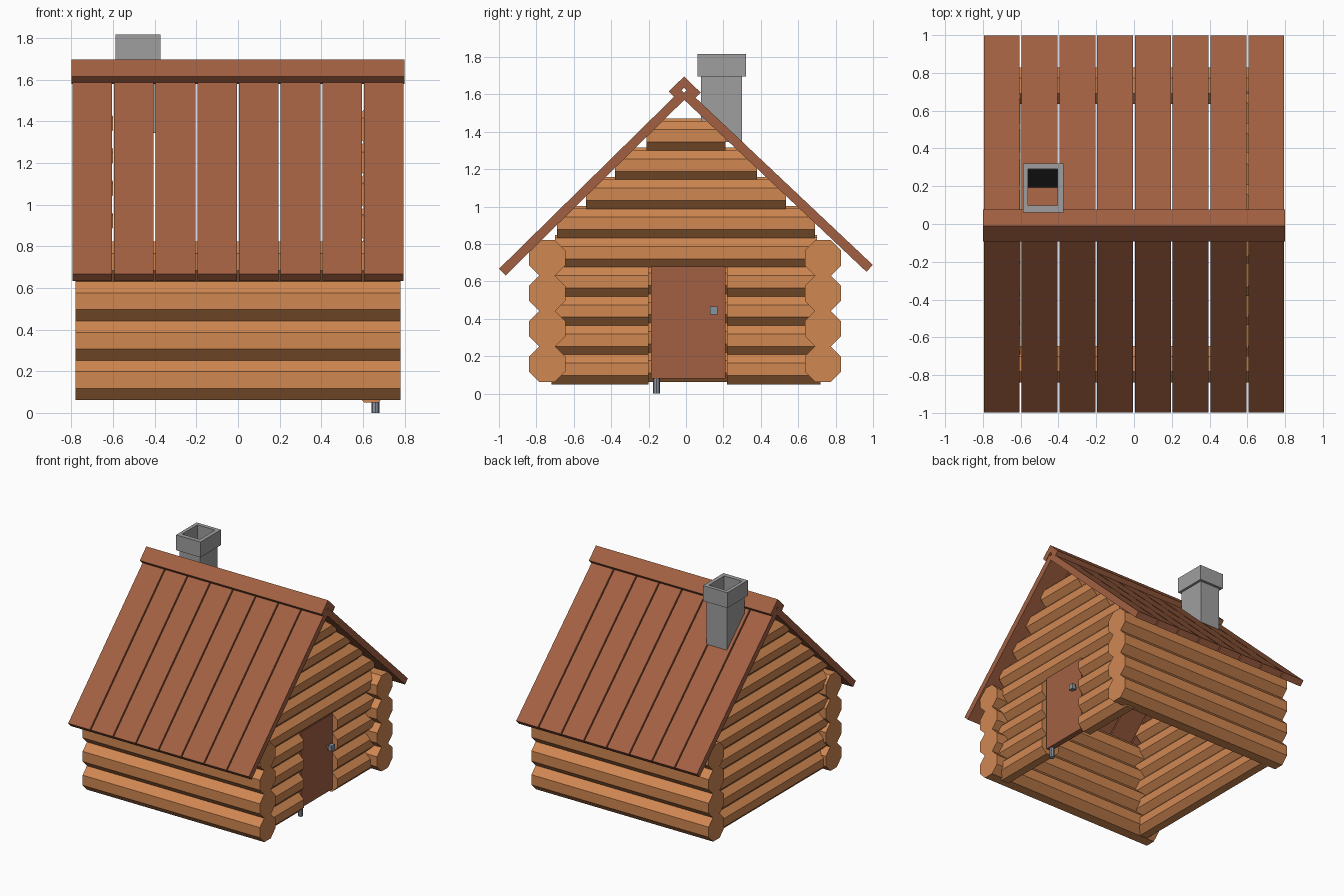
import bpy, bmesh, math
from mathutils import Vector, Matrix

if "Cube" in bpy.data.objects:
    bpy.data.objects.remove(bpy.data.objects["Cube"])


def mat(name, r, g, b):
    m = bpy.data.materials.new(name)
    m.diffuse_color = (r, g, b, 1)
    m.use_nodes = True
    m.node_tree.nodes["Principled BSDF"].inputs["Base Color"].default_value = m.diffuse_color
    return m


LOG = mat("log orange", 0.63, 0.243, 0.083)
BROWN = mat("plank brown", 0.365, 0.118, 0.055)
GREY = mat("chimney grey", 0.345, 0.345, 0.345)
STEEL = mat("steel grey", 0.26, 0.30, 0.34)
BLACK = mat("soot black", 0.004, 0.004, 0.004)


def finish(name, bm, material):
    bmesh.ops.recalc_face_normals(bm, faces=bm.faces[:])
    me = bpy.data.meshes.new(name)
    bm.to_mesh(me)
    bm.free()
    me.materials.append(material)
    ob = bpy.data.objects.new(name, me)
    bpy.context.collection.objects.link(ob)
    return ob


def prism(bm, pts, vec):
    """Extrude a closed 3D outline along vec."""
    vs = [bm.verts.new(p) for p in pts]
    f = bm.faces.new(vs)
    r = bmesh.ops.extrude_face_region(bm, geom=[f])
    nv = [g for g in r["geom"] if isinstance(g, bmesh.types.BMVert)]
    bmesh.ops.translate(bm, verts=nv, vec=vec)


def box(bm, x0, x1, y0, y1, z0, z1):
    prism(bm, [(x0, y0, z0), (x1, y0, z0), (x1, y1, z0), (x0, y1, z0)],
          Vector((0, 0, z1 - z0)))


def octagon(flat):
    r = flat / math.cos(math.pi / 8)
    return [(r * math.cos(math.pi / 8 + i * math.pi / 4),
             r * math.sin(math.pi / 8 + i * math.pi / 4)) for i in range(8)]


def log_x(bm, y, z, flat, x0, x1):
    prism(bm, [(x0, y + a, z + b) for a, b in octagon(flat)], Vector((x1 - x0, 0, 0)))


def log_y(bm, x, z, flat, y0, y1):
    prism(bm, [(x + a, y0, z + b) for a, b in octagon(flat)], Vector((0, y1 - y0, 0)))


# front and back walls: four fat logs each
for name, y in (("front_wall_logs", -0.742), ("back_wall_logs", 0.732)):
    bm = bmesh.new()
    for i in range(4):
        log_x(bm, y, 0.158 + 0.189 * i, 0.097, -0.78, 0.78)
    finish(name, bm, LOG)

# gable walls: nine thinner logs, right one split around the doorway
half = [0.72, 0.72, 0.72, 0.72, 0.70, 0.69, 0.535, 0.38, 0.21]
for name, x, dz, door in (("right_gable_logs", 0.64, 0, True),
                          ("left_gable_logs", -0.68, 0.013, False)):
    bm = bmesh.new()
    for i, h in enumerate(half):
        z = 0.13 + 0.156 * i + dz
        if door and i < 4:
            log_y(bm, x, z, 0.08, -h, -0.2)
            log_y(bm, x, z, 0.08, 0.22, h)
        else:
            log_y(bm, x, z, 0.08, -h, h)
    # trim the ends along the middle of the roof boards
    for s in (-1, 1):
        r = bmesh.ops.bisect_plane(bm, geom=bm.verts[:] + bm.edges[:] + bm.faces[:],
                                   plane_co=(0, -0.01, 1.61), plane_no=(0, s * 0.965, 1),
                                   clear_outer=True)
        cut = [g for g in r["geom_cut"] if isinstance(g, bmesh.types.BMEdge)]
        bmesh.ops.holes_fill(bm, edges=cut, sides=0)
    finish(name, bm, LOG)


# roof boards and ridge boards
def board_outline(x, a, b, t, gap):
    """Cross-section of a board whose top runs from a to b, thickness t downwards."""
    a, b = Vector(a), Vector(b)
    d = (b - a).normalized()
    n = Vector((-d.y, d.x))
    if n.y > 0:
        n = -n
    a = a + d * gap
    return [(x, p.x, p.y) for p in (a, b, b + n * t, a + n * t)]


for side, eave, cap in (("front", (-0.999, 0.668), (-0.092, 1.615)),
                        ("back", (0.999, 0.688), (0.078, 1.61))):
    bm = bmesh.new()
    for i in range(8):
        x = -0.795 + 0.2 * i
        prism(bm, board_outline(x, (-0.01, 1.64), eave, 0.05, 0.022), Vector((0.19, 0, 0)))
    finish(side + "_roof_boards", bm, BROWN)
    bm = bmesh.new()
    prism(bm, board_outline(-0.8, (-0.01, 1.696), cap, 0.043, 0.0), Vector((1.6, 0, 0)))
    finish(side + "_ridge_board", bm, BROWN)


# chimney: hollow shaft and wider hollow cap
def tube(bm, x0, x1, y0, y1, z0, z1, ix0, ix1, iy0, iy1):
    def ring(a, b, c, d, z):
        return [bm.verts.new(p) for p in ((a, c, z), (b, c, z), (b, d, z), (a, d, z))]
    rings = [ring(x0, x1, y0, y1, z0), ring(x0, x1, y0, y1, z1),
             ring(ix0, ix1, iy0, iy1, z1), ring(ix0, ix1, iy0, iy1, z0)]
    for k in range(4):
        p, q = rings[k], rings[(k + 1) % 4]
        for i in range(4):
            j = (i + 1) % 4
            bm.faces.new((p[i], p[j], q[j], q[i]))


hole = (-0.56, -0.405, 0.098, 0.29)
bm = bmesh.new()
tube(bm, -0.57, -0.392, 0.08, 0.3, 1.345, 1.70, -0.56, -0.405, 0.098, 0.288)
finish("chimney_shaft", bm, GREY)
bm = bmesh.new()
tube(bm, -0.588, -0.373, 0.062, 0.32, 1.695, 1.817, *hole)
finish("chimney_cap", bm, GREY)
bm = bmesh.new()
box(bm, hole[0] - 0.004, hole[1] + 0.004, hole[2] - 0.004, hole[3] + 0.002, 1.44, 1.448)
finish("chimney_soot", bm, BLACK)

# door with its knob and pivot pin
bm = bmesh.new()
box(bm, 0.64, 0.685, -0.187, 0.212, 0.08, 0.68)
finish("door", bm, BROWN)

bm = bmesh.new()
box(bm, 0.705, 0.735, 0.127, 0.169, 0.423, 0.465)
box(bm, 0.68, 0.706, 0.138, 0.158, 0.434, 0.454)
finish("door_knob", bm, STEEL)

bm = bmesh.new()
bmesh.ops.create_cone(bm, cap_ends=True, segments=8, radius1=0.019, radius2=0.019,
                      depth=0.1, matrix=Matrix.Translation((0.66, -0.157, 0.05)))
finish("door_pivot_pin", bm, STEEL)
